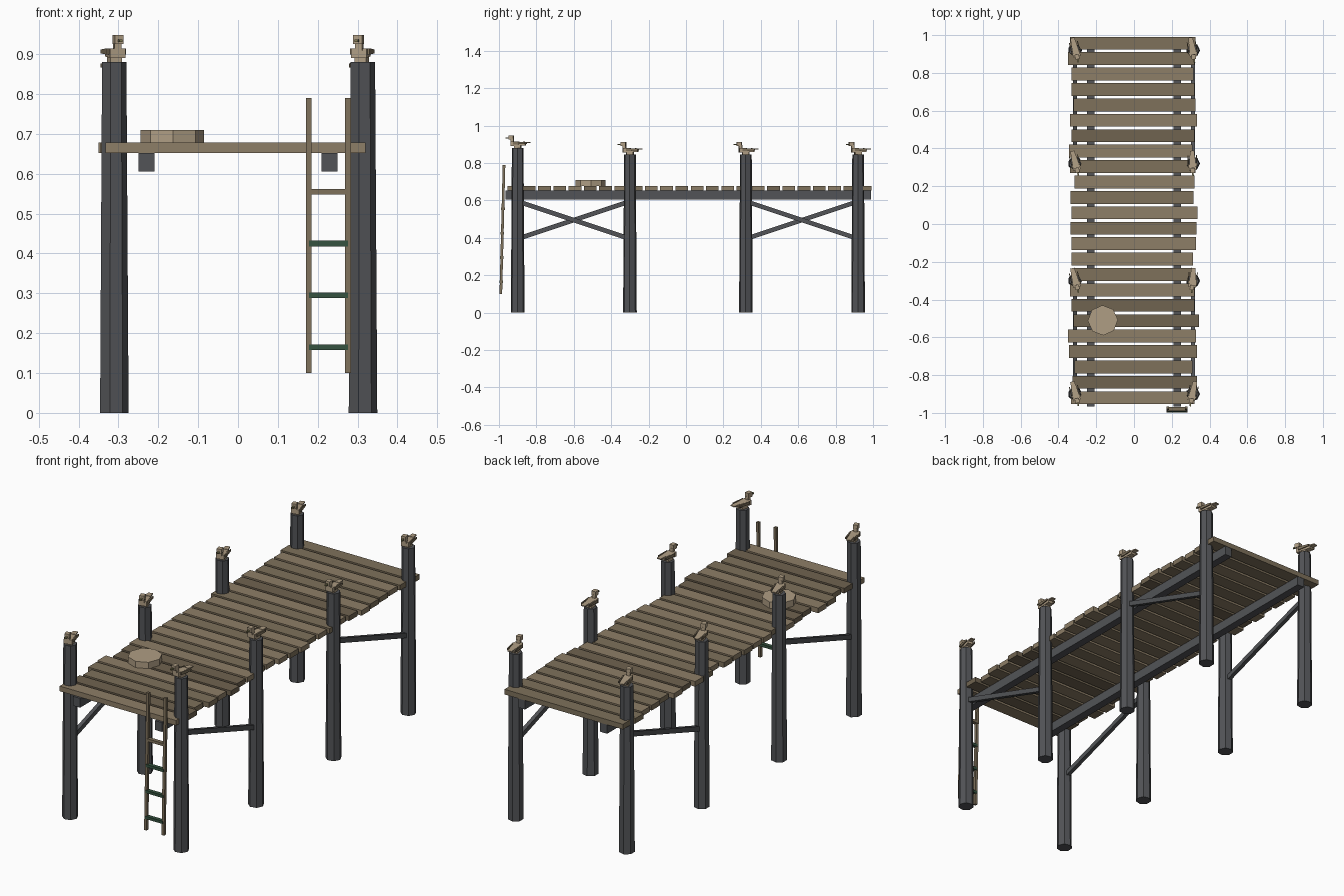
import bpy, bmesh, math
from mathutils import Vector, Matrix

if "Cube" in bpy.data.objects:
    bpy.data.objects.remove(bpy.data.objects["Cube"])


def mat(name, r, g, b):
    m = bpy.data.materials.new(name)
    m.diffuse_color = (r, g, b, 1)
    m.use_nodes = True
    m.node_tree.nodes["Principled BSDF"].inputs["Base Color"].default_value = m.diffuse_color
    return m


TAR = mat("tarred_wood", 0.085, 0.088, 0.095)
WOOD = [mat("plank_light", 0.27, 0.21, 0.135), mat("plank_mid", 0.21, 0.165, 0.105),
        mat("plank_dark", 0.16, 0.125, 0.08)]
PALE = mat("pale_wood", 0.43, 0.34, 0.23)
WEED = mat("weedy_green", 0.035, 0.085, 0.05)
BEAK = mat("beak_olive", 0.22, 0.2, 0.09)


def finish(bm, name, m):
    bmesh.ops.recalc_face_normals(bm, faces=bm.faces)
    me = bpy.data.meshes.new(name)
    bm.to_mesh(me)
    bm.free()
    ob = bpy.data.objects.new(name, me)
    bpy.context.collection.objects.link(ob)
    me.materials.append(m)
    return ob


def box(name, centre, size, m, frame=Matrix(), taper=(1, 1)):
    """Box with optional narrowing of its +y end in x and z."""
    bm = bmesh.new()
    bmesh.ops.create_cube(bm, size=1)
    for v in bm.verts:
        if v.co.y > 0:
            v.co.x *= taper[0]
            v.co.z *= taper[1]
        v.co = frame @ (Vector(centre) + v.co * Vector(size))
    return finish(bm, name, m)


def prism(name, x, y, z0, z1, r0, r1, sides, turn, m):
    bm = bmesh.new()
    bmesh.ops.create_cone(bm, cap_ends=True, segments=sides, radius1=r0, radius2=r1, depth=z1 - z0,
                          matrix=Matrix.Translation((x, y, (z0 + z1) / 2)) @ Matrix.Rotation(turn, 4, 'Z'))
    return finish(bm, name, m)


def bar(name, a, b, w, h, m):
    """Square bar between two points lying in a y-z plane."""
    a, b = Vector(a), Vector(b)
    d = b - a
    frame = Matrix.Translation((a + b) / 2) @ Matrix.Rotation(math.atan2(d.z, d.y), 4, 'X')
    return box(name, (0, 0, 0), (w, d.length, h), m, frame)


def bird(name, x, y, z, yaw):
    """Blocky perched bird facing -y."""
    f = Matrix.Translation((x, y, z)) @ Matrix.Rotation(yaw, 4, 'Z')
    box(name + "_feet", (0, 0, 0.006), (0.03, 0.035, 0.014), PALE, f)
    box(name + "_body", (0, 0.004, 0.023), (0.04, 0.078, 0.024), PALE, f, (0.7, 0.7))
    box(name + "_tail", (0, 0.05, 0.03), (0.028, 0.036, 0.008), PALE, f, (0.8, 0.6))
    box(name + "_neck", (0, -0.03, 0.04), (0.018, 0.016, 0.022), PALE, f)
    box(name + "_head", (0, -0.036, 0.057), (0.023, 0.026, 0.023), PALE, f)
    box(name + "_beak", (0, -0.057, 0.054), (0.008, 0.018, 0.007), BEAK, f)
    for s in (-1, 1):
        box(name + "_wing", (s * 0.022, 0.012, 0.027), (0.006, 0.064, 0.016), WOOD[1], f, (0.8, 0.6))


# piles with perched birds
PILE_Y = (-0.9, -0.3, 0.32, 0.92)
for s, side in ((-1, "left"), (1, "right")):
    for i, y in enumerate(PILE_Y):
        top = 0.88 if i == 0 else 0.845
        prism(f"{side}_pile_{i}", s * 0.312, y, 0, top, 0.0375, 0.032, 7, 0.2, TAR)
        bird(f"{side}_bird_{i}", s * 0.31, y, top, 0.25 if s < 0 else -0.2 + 0.12 * i)

    # diagonal braces: one per bay, opposite slopes on the two sides
    for n, (a, b) in enumerate(((-0.9, -0.3), (0.32, 0.92))):
        za, zb = (0.395, 0.595) if s < 0 else (0.595, 0.395)
        bar(f"{side}_brace_{n}", (s * 0.312, a, za), (s * 0.312, b, zb), 0.02, 0.024, TAR)

    # long beam under the deck
    box(f"{side}_beam", (s * 0.23, 0.012, 0.629), (0.04, 1.955, 0.047), TAR)

# deck planks from back to front: uneven left and right ends, in hundredths
LEFT = (34, 35, 33, 33, 32, 34, 33, 34.5, 34, 31.5, 33.5, 33, 33.5, 33, 33, 31.5, 34, 33, 32, 35, 34.5, 31.5, 32.5, 33.3)
RIGHT = (32.5, 32, 31.5, 32, 32.5, 33.3, 32, 31, 32.5, 32, 31.5, 33.7, 33.2, 32.7, 31.2, 31.2, 32, 32, 34.3, 32.7, 33.3, 31, 33.3, 32)
TONE = "110110201010100102201120"[::1]
for i, (l, r) in enumerate(zip(LEFT, RIGHT)):
    y = 0.957 - i * 0.0816
    box(f"plank_{i}", ((r - l) / 200, y, 0.665), ((l + r) / 100, 0.068, 0.026), WOOD[int(TONE[i])])

# octagonal lid lying on the deck
prism("round_lid", -0.165, -0.51, 0.676, 0.71, 0.08, 0.08, 8, 0.03, PALE)

# leaning ladder, its lower rungs covered in weed
for x in (0.178, 0.276):
    bar("ladder_rail", (x, -0.990, 0.10), (x, -0.973, 0.79), 0.014, 0.014, WOOD[1])
for i in range(4):
    z = 0.165 + 0.13 * i
    box(f"ladder_rung_{i}", (0.227, -0.990 + 0.0246 * (z - 0.1), z), (0.098, 0.02, 0.014),
        WEED if i < 3 else WOOD[1])
